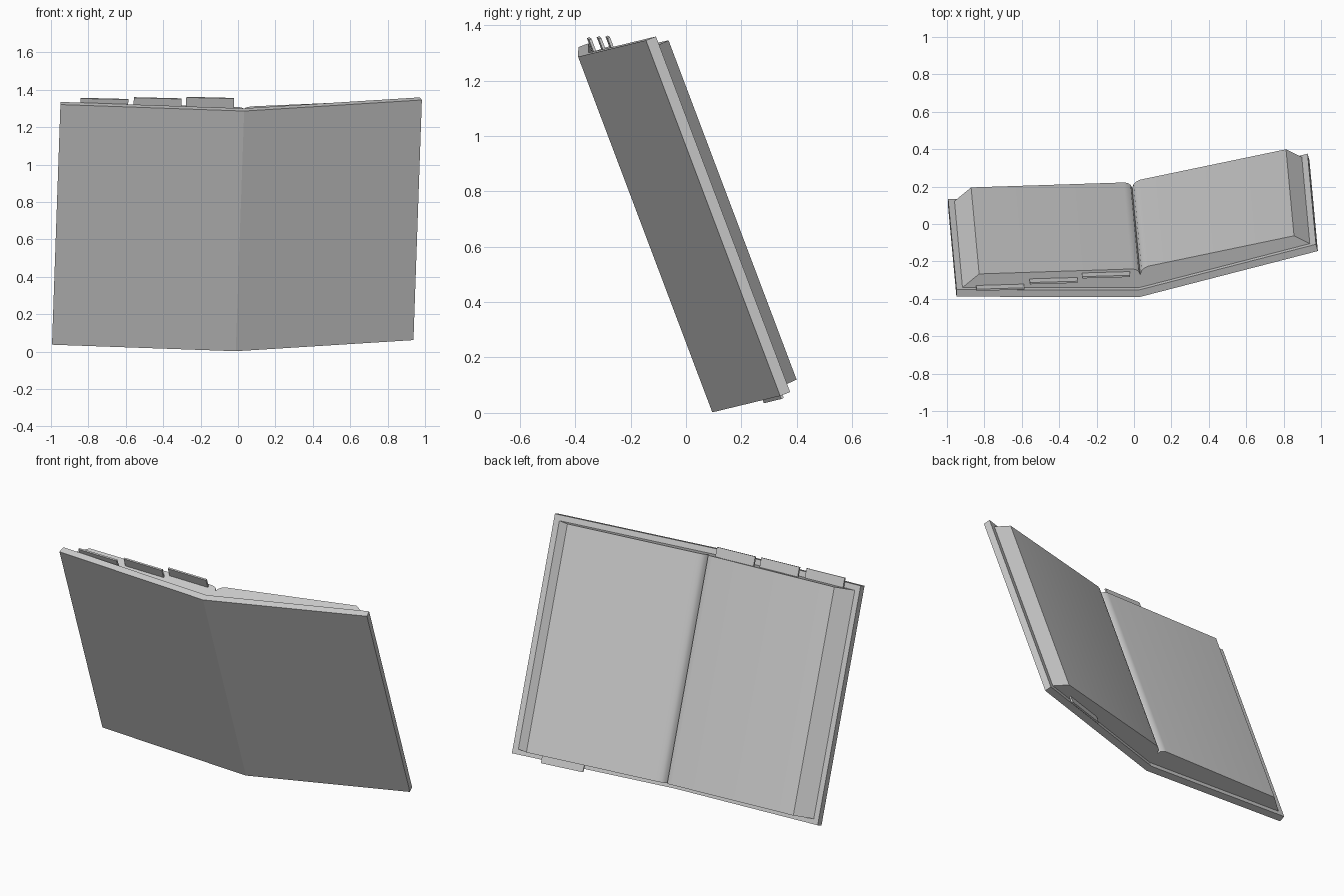
import bpy, bmesh, math
from mathutils import Vector, Matrix

if "Cube" in bpy.data.objects:
    bpy.data.objects.remove(bpy.data.objects["Cube"])

# Local frame of the leaning open book: u across, v out of the pages, w along the spine
origin = Vector((-0.012, 0.095, 0.002))
w = Vector((0.045, -0.485, 1.285)).normalized()
u = Vector((0.98, 0.005, -0.05))
u = (u - w * u.dot(w)).normalized()
v = w.cross(u)
frame = Matrix.Translation(origin) @ Matrix((u, v, w)).transposed().to_4x4()

FOLD = math.radians(15.5)      # right half turns up by this angle
LENGTH, WIDTH, THICK = 1.373, 0.983, 0.04


def right(a, h):
    """Point on the right half: distance a from spine, height h above outer face."""
    return (a * math.cos(FOLD) - h * math.sin(FOLD),
            a * math.sin(FOLD) + h * math.cos(FOLD))


def extrude(name, profile, w0, w1, smooth=False):
    """Extrude a (u, v) profile along the spine direction."""
    bm = bmesh.new()
    face = bm.faces.new([bm.verts.new((a, b, w0)) for a, b in profile])
    top = bmesh.ops.extrude_face_region(bm, geom=[face])
    verts = [e for e in top["geom"] if isinstance(e, bmesh.types.BMVert)]
    bmesh.ops.translate(bm, verts=verts, vec=(0, 0, w1 - w0))
    bmesh.ops.recalc_face_normals(bm, faces=bm.faces)
    mesh = bpy.data.meshes.new(name)
    bm.to_mesh(mesh)
    bm.free()
    obj = bpy.data.objects.new(name, mesh)
    bpy.context.collection.objects.link(obj)
    obj.matrix_world = frame
    if smooth:
        bpy.ops.object.select_all(action='DESELECT')
        obj.select_set(True)
        bpy.context.view_layer.objects.active = obj
        bpy.ops.object.shade_smooth_by_angle(angle=math.radians(28))
    return obj


# Cover: two boards meeting in a mitred fold
mitre = -THICK * math.tan(FOLD / 2)
extrude("cover", [(-WIDTH, 0), (0, 0), right(WIDTH, 0), right(WIDTH, THICK),
                  (mitre, THICK), (-WIDTH, THICK)], 0, LENGTH)

# Page block: sloped fore edges and a rounded gutter notch
extrude("pages", [(-0.95, THICK), (-0.862, 0.118), (-0.045, 0.147),
                  (-0.025, 0.144), (-0.009, 0.134), (0, 0.115),
                  (0.007, 0.138), (0.02, 0.152), (0.042, 0.163),
                  right(0.88, 0.106), right(0.95, THICK), (mitre, THICK)],
        0.03, 1.34, smooth=True)

# Index tabs sticking out of the top of the left pages
for i, (a, h) in enumerate([(-0.877, 0.042), (-0.592, 0.080), (-0.312, 0.114)]):
    b = a + 0.256
    extrude(f"top_tab_{i + 1}", [(a, h), (b, h + 0.008), (b, h + 0.018), (a, h + 0.01)],
            1.2, 1.396)

# Single tab below the right pages
extrude("bottom_tab", [right(0.548, 0.048), right(0.80, 0.048),
                       right(0.80, 0.058), right(0.548, 0.058)], -0.018, 0.2)
